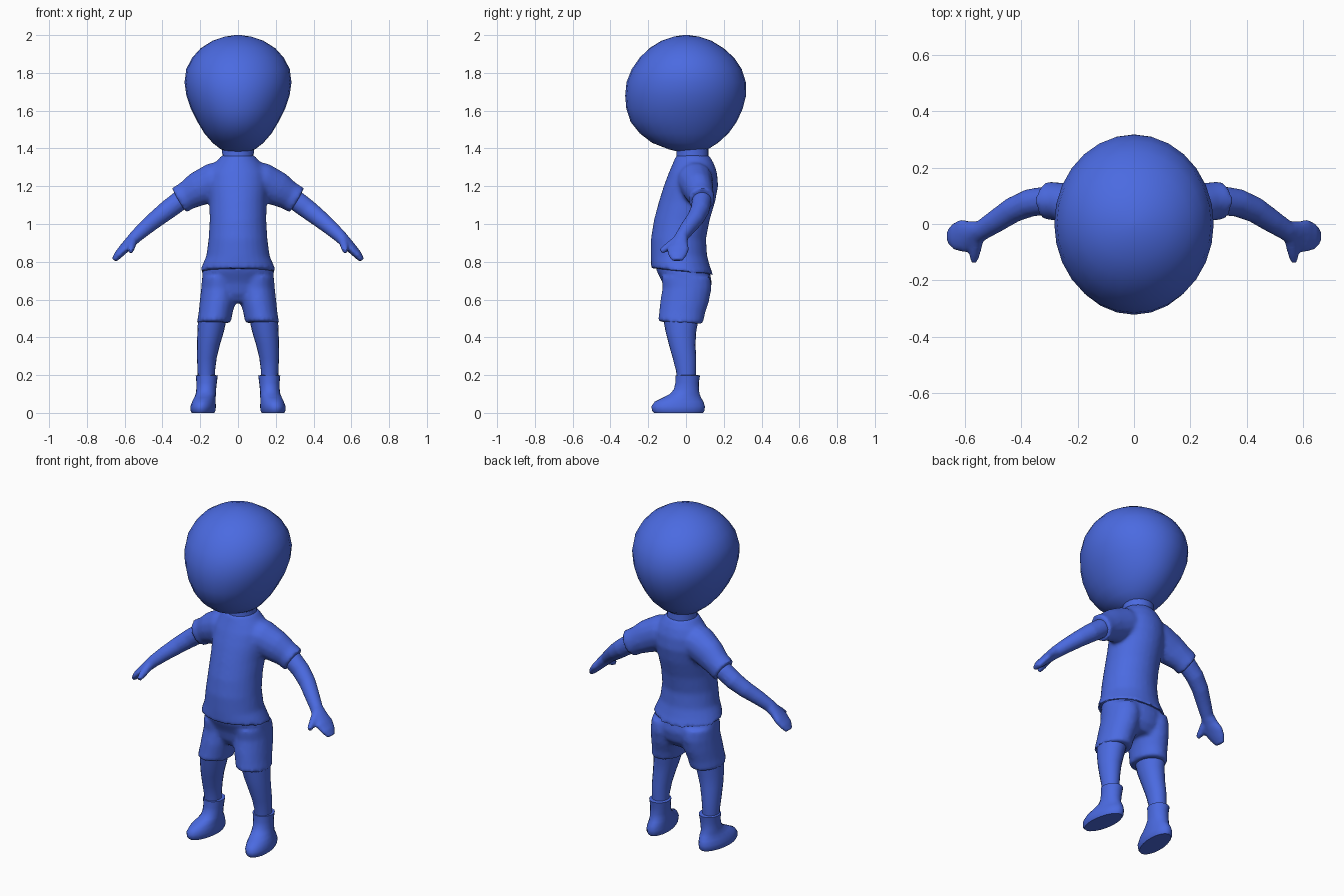
import bpy, bmesh, math
from mathutils import Vector

blue = bpy.data.materials.new("blue")
blue.diffuse_color = (0.07, 0.145, 0.75, 1)
SIDES = (1, -1)


def loft(bm, rings, n=20):
    """Closed skin through rings given as (centre, u axis, v axis)."""
    loops = []
    for c, u, v in rings:
        loops.append([bm.verts.new(c + u * math.cos(math.tau * i / n) + v * math.sin(math.tau * i / n))
                      for i in range(n)])
    for a, b in zip(loops, loops[1:]):
        for i in range(n):
            j = (i + 1) % n
            bm.faces.new((a[i], a[j], b[j], b[i]))
    bm.faces.new(loops[0][::-1])
    bm.faces.new(loops[-1])


def stack(bm, rows, s=1, n=20):
    """Upright skin; rows are (z, x0, x1, y0, y1, tilt along y)."""
    rings = []
    for z, x0, x1, y0, y1, *t in rows:
        t = t[0] if t else 0
        ry = (y1 - y0) / 2
        rings.append((Vector((s * (x0 + x1) / 2, (y0 + y1) / 2, z)),
                      Vector(((x1 - x0) / 2, 0, 0)), Vector((0, ry, ry * t))))
    loft(bm, rings, n)


def limb(bm, pts, s=1, n=14):
    """Skin along a path; points are (x, y, z, flat radius, upright radius)."""
    ps = [Vector((s * p[0], p[1], p[2])) for p in pts]
    rings = []
    for i, p in enumerate(ps):
        d = (ps[min(i + 1, len(ps) - 1)] - ps[max(i - 1, 0)]).normalized()
        side = d.cross(Vector((0, 0, 1))).normalized()
        rings.append((p, side * pts[i][3], side.cross(d) * pts[i][4]))
    loft(bm, rings, n)


def finish(name, bm, voxel=0, smooth=0, angle=50):
    bmesh.ops.recalc_face_normals(bm, faces=bm.faces)
    me = bpy.data.meshes.new(name)
    bm.to_mesh(me)
    bm.free()
    me.materials.append(blue)
    ob = bpy.data.objects.new(name, me)
    bpy.context.collection.objects.link(ob)
    bpy.ops.object.select_all(action='DESELECT')
    bpy.context.view_layer.objects.active = ob
    ob.select_set(True)
    if voxel:  # fuse overlapping volumes, then relax the seams
        m = ob.modifiers.new("fuse", 'REMESH')
        m.mode = 'VOXEL'
        m.voxel_size = voxel
        m.use_smooth_shade = True
        m = ob.modifiers.new("relax", 'SMOOTH')
        m.factor = 0.5
        m.iterations = smooth
        for m in list(ob.modifiers):
            bpy.ops.object.modifier_apply(modifier=m.name)
    bpy.ops.object.shade_smooth_by_angle(angle=math.radians(angle))
    return ob


# Head: round from the side, tapering to the chin from the front
bm = bmesh.new()
stack(bm, [(z, -r, r, y0, y1) for z, r, y0, y1 in (
    (1.38, .045, -.03, .08), (1.395, .09, -.09, .115), (1.43, .135, -.18, .17),
    (1.48, .178, -.245, .225), (1.54, .214, -.293, .268), (1.61, .25, -.316, .3),
    (1.68, .273, -.322, .318), (1.75, .283, -.315, .317), (1.82, .274, -.287, .295),
    (1.88, .243, -.245, .255), (1.93, .198, -.195, .2), (1.97, .135, -.13, .135),
    (1.992, .07, -.065, .07), (2.0, .015, -.015, .015))], n=28)
finish("head", bm, angle=70)

# Neck
bm = bmesh.new()
stack(bm, [(1.28, -.1, .1, -.06, .13), (1.36, -.082, .082, -.05, .12),
           (1.44, -.09, .09, -.05, .12)])
finish("neck", bm)

# Shirt: torso and two short sleeves
bm = bmesh.new()
stack(bm, [(.748, -.202, .202, -.185, .145, -.11), (.785, -.188, .188, -.186, .128, -.08),
           (.83, -.168, .168, -.187, .112), (.92, -.156, .156, -.186, .106),
           (1.02, -.15, .15, -.17, .125), (1.12, -.152, .152, -.143, .155),
           (1.2, -.16, .16, -.118, .17), (1.27, -.155, .155, -.092, .165),
           (1.32, -.125, .125, -.07, .148), (1.365, -.085, .085, -.052, .122)], n=28)
for s in SIDES:
    limb(bm, [(.05, .04, 1.24, .1, .1), (.13, .05, 1.225, .095, .1),
              (.21, .065, 1.185, .08, .093), (.27, .08, 1.15, .068, .077),
              (.312, .083, 1.125, .07, .076)], s)
finish("shirt", bm, .012, 4)

# Shorts: hips and two trouser legs
bm = bmesh.new()
stack(bm, [(.585, -.14, .14, -.08, .09), (.63, -.18, .18, -.11, .125),
           (.69, -.188, .188, -.125, .137), (.75, -.19, .19, -.155, .125),
           (.79, -.165, .165, -.165, .105)], n=28)
for s in SIDES:
    stack(bm, [(.477, .038, .218, -.148, .09, -.05), (.53, .028, .209, -.143, .102),
               (.59, .012, .203, -.137, .122), (.66, .005, .195, -.125, .136),
               (.72, .01, .19, -.13, .13)], s)
finish("shorts", bm, .012, 4)

for s, tag in zip(SIDES, ("left", "right")):
    # Bare leg
    bm = bmesh.new()
    stack(bm, [(.15, .122, .212, -.048, .052), (.22, .122, .214, -.052, .053),
               (.29, .113, .217, -.07, .054), (.36, .096, .217, -.09, .05),
               (.43, .075, .215, -.108, .054), (.52, .055, .21, -.125, .07)], s)
    finish(tag + "_leg", bm)

    # Boot with the toe turned slightly outward
    bm = bmesh.new()
    stack(bm, [(0, .122, .24, -.17, .09), (.012, .116, .246, -.18, .098),
               (.035, .114, .246, -.183, .1), (.06, .116, .238, -.165, .092),
               (.08, .116, .23, -.125, .08), (.1, .117, .224, -.085, .072),
               (.125, .116, .221, -.064, .068), (.16, .112, .22, -.056, .068),
               (.198, .107, .224, -.056, .074), (.2, .12, .212, -.045, .06)], s)
    for v in bm.verts:
        if v.co.z < .09:
            v.co.x -= s * v.co.y * .1
    finish(tag + "_boot", bm)

    # Arm running into a flat mitten hand with a thumb
    bm = bmesh.new()
    limb(bm, [(.24, .075, 1.165, .05, .052), (.31, .083, 1.122, .052, .054),
              (.37, .075, 1.077, .05, .052), (.43, .05, 1.03, .046, .047),
              (.49, .01, .98, .041, .041), (.54, -.022, .935, .036, .035),
              (.572, -.035, .902, .046, .03), (.605, -.042, .868, .06, .026),
              (.635, -.045, .836, .05, .022), (.656, -.046, .808, .03, .014)], s)
    limb(bm, [(.555, -.04, .92, .026, .026), (.562, -.075, .893, .024, .024),
              (.566, -.105, .872, .02, .021), (.568, -.133, .855, .013, .014)], s, 10)
    finish(tag + "_arm", bm, .008, 3)
